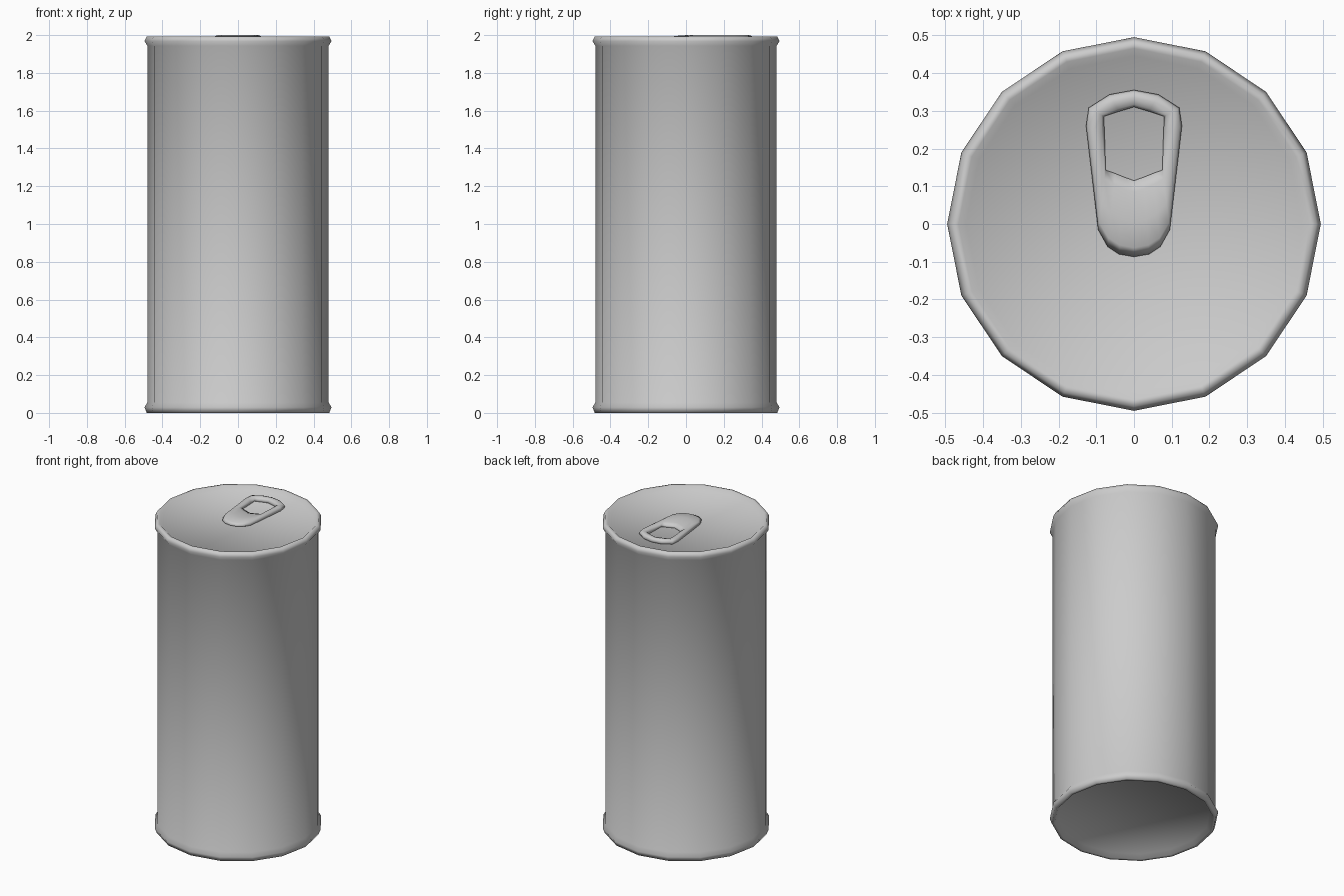
import bpy, bmesh, math

cube = bpy.data.objects.get("Cube")
if cube:
    bpy.data.objects.remove(cube, do_unlink=True)

# One plain metal colour
metal = bpy.data.materials.new("grey metal")
metal.use_nodes = True
colour = (0.6, 0.6, 0.6, 1)
metal.diffuse_color = colour
metal.node_tree.nodes["Principled BSDF"].inputs["Base Color"].default_value = colour


def finish(name, bm):
    bmesh.ops.recalc_face_normals(bm, faces=bm.faces)
    for f in bm.faces:
        f.smooth = True
    mesh = bpy.data.meshes.new(name)
    bm.to_mesh(mesh)
    bm.free()
    mesh.materials.append(metal)
    ob = bpy.data.objects.new(name, mesh)
    bpy.context.collection.objects.link(ob)
    return ob


def bridge(bm, a, b):
    n = len(a)
    for i in range(n):
        j = (i + 1) % n
        bm.faces.new((a[i], a[j], b[j], b[i]))


# Can: rolled rims top and bottom, shallow recessed ends
SIDES = 16
rim = [(0.445, 0.025), (0.465, 0.006), (0.483, 0.006), (0.495, 0.03), (0.48, 0.055)]
profile = rim + [(r, 1.998 - z) for r, z in reversed(rim)]
bm = bmesh.new()
rings = []
for r, z in profile:
    angles = [math.tau * i / SIDES for i in range(SIDES)]
    rings.append([bm.verts.new((r * math.cos(a), r * math.sin(a), z)) for a in angles])
for a, b in zip(rings, rings[1:]):
    bridge(bm, a, b)
bm.faces.new(rings[0])
bm.faces.new(rings[-1])
# Bottom rests on the ground
bmesh.ops.translate(bm, verts=rings[1] + rings[2], vec=(0, 0, -0.006))
finish("can_body", bm)

# Pull tab: right half of the outline and of the finger hole, then mirrored
outer = [(0, .355), (.065, .343), (.12, .308), (.127, .26),
         (.095, -.015), (.07, -.06), (.04, -.08), (0, -.087)]
hole = [(0, .31), (.04, .298), (.08, .285), (.078, .24),
        (.075, .143), (.05, .134), (.025, .124), (0, .115)]


def mirrored(half):
    return half + [(-x, y) for x, y in reversed(half[1:-1])]


# Each loop: blend from outline to hole, and height
loops = [(0.15, 1.968), (0, 1.982), (0.12, 1.995), (0.45, 2.0), (0.85, 1.995), (1, 1.985), (1, 1.968)]
bm = bmesh.new()
rings = []
for t, z in loops:
    ring = [bm.verts.new((ox + (hx - ox) * t, oy + (hy - oy) * t, z))
            for (ox, oy), (hx, hy) in zip(mirrored(outer), mirrored(hole))]
    rings.append(ring)
for a, b in zip(rings, rings[1:] + rings[:1]):
    bridge(bm, a, b)
finish("pull_tab", bm)
